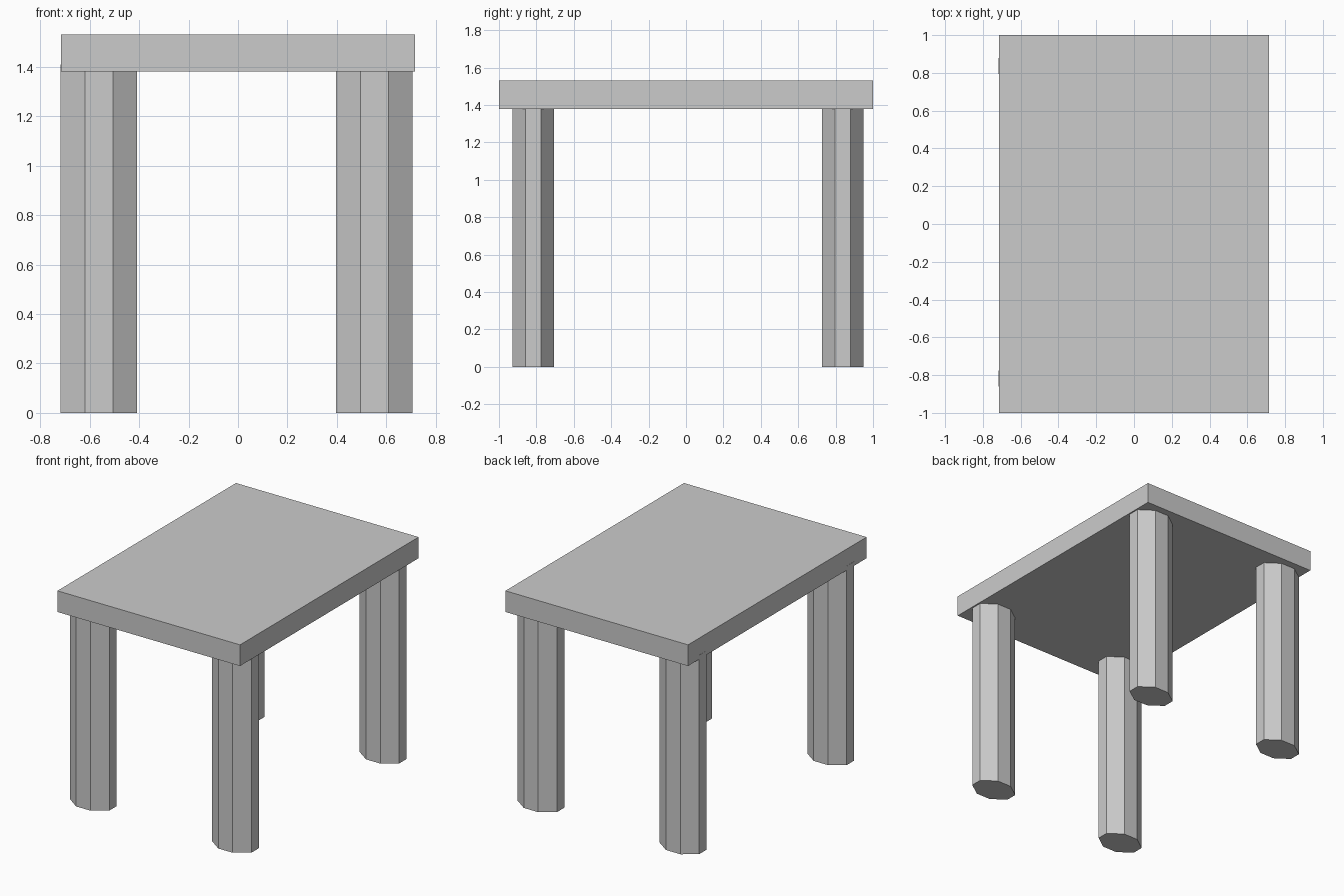
import bpy, bmesh

if "Cube" in bpy.data.objects:
    bpy.data.objects.remove(bpy.data.objects["Cube"])


def prism(name, outline, z0, z1):
    """Extrude a closed xy outline from z0 up to z1."""
    bm = bmesh.new()
    base = bm.faces.new([bm.verts.new((x, y, z0)) for x, y in outline])
    top = bmesh.ops.extrude_face_region(bm, geom=[base], use_keep_orig=True)
    verts = [g for g in top["geom"] if isinstance(g, bmesh.types.BMVert)]
    bmesh.ops.translate(bm, verts=verts, vec=(0, 0, z1 - z0))
    bmesh.ops.recalc_face_normals(bm, faces=bm.faces)
    mesh = bpy.data.meshes.new(name)
    bm.to_mesh(mesh)
    bm.free()
    obj = bpy.data.objects.new(name, mesh)
    bpy.context.collection.objects.link(obj)
    return obj


# Thick rectangular table top
W, D = 0.716, 1.0
prism("table_top", [(-W, -D), (W, -D), (W, D), (-W, D)], 1.38, 1.53)

# Eight-sided oval legs: outer half widths and half lengths of the flat sides
RX, RY, FX, FY = 0.1545, 0.111, 0.0565, 0.0415
octagon = [(-FX, -RY), (FX, -RY), (RX, -FY), (RX, FY),
           (FX, RY), (-FX, RY), (-RX, FY), (-RX, -FY)]

# Four legs, sunk slightly into the top
for side, cx in (("left", -0.563), ("right", 0.5515)):
    for end, cy in (("front", -0.817), ("back", 0.837)):
        prism(f"{end}_{side}_leg",
              [(cx + x, cy + y) for x, y in octagon], 0.0, 1.41)
